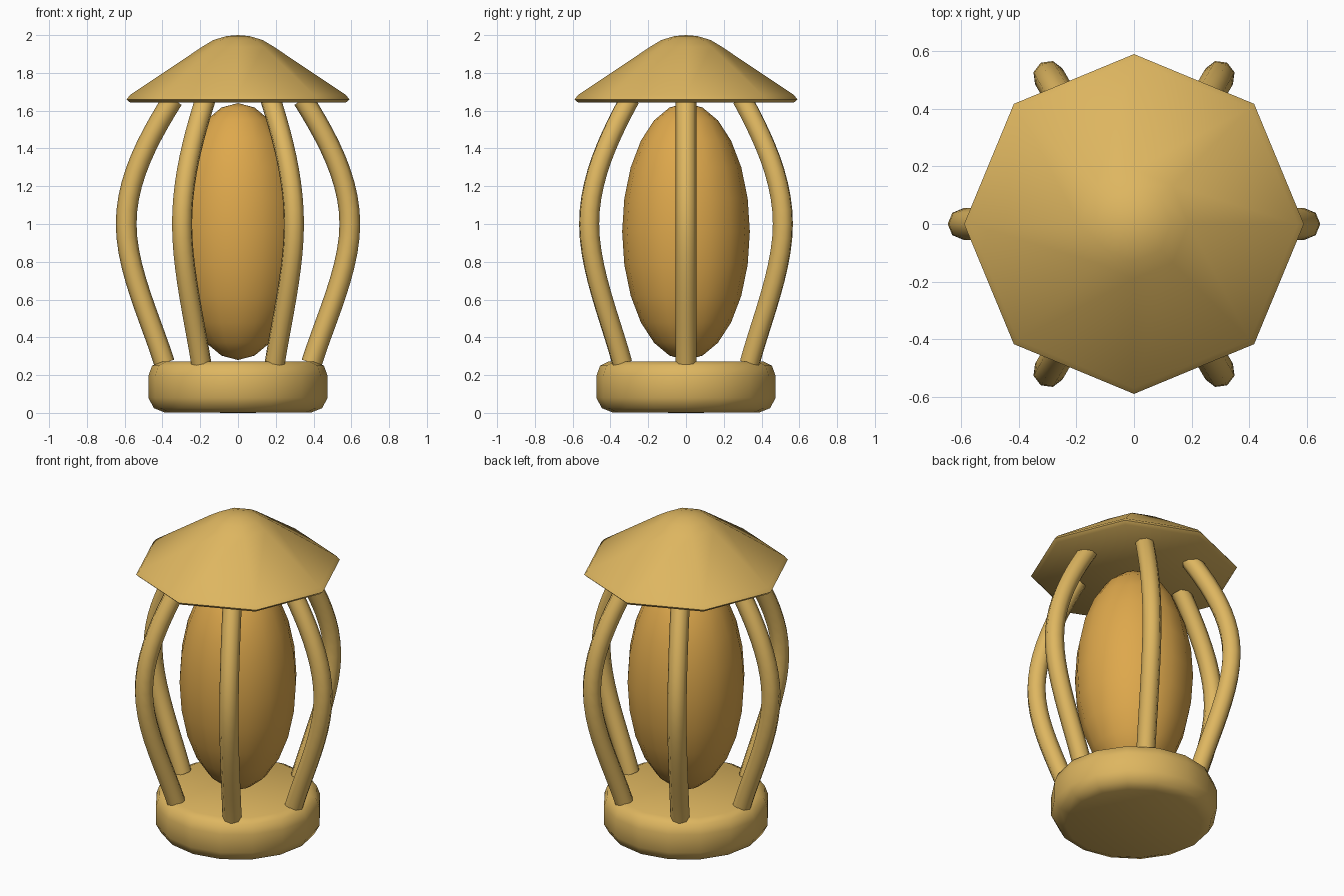
import bpy, bmesh, math

if "Cube" in bpy.data.objects:
    bpy.data.objects.remove(bpy.data.objects["Cube"])


def material(name, rgb):
    m = bpy.data.materials.new(name)
    m.diffuse_color = (*rgb, 1)
    m.use_nodes = True
    m.node_tree.nodes["Principled BSDF"].inputs["Base Color"].default_value = m.diffuse_color
    return m


brass = material("brass", (0.73, 0.468, 0.117))
amber = material("amber", (0.73, 0.392, 0.072))


def smooth(ob, angle):
    bpy.ops.object.select_all(action='DESELECT')
    ob.select_set(True)
    bpy.context.view_layer.objects.active = ob
    bpy.ops.object.shade_smooth_by_angle(angle=math.radians(angle))


def lathe(name, profile, sides, mat, angle=50):
    """Revolve (radius, z) points, listed bottom to top, around z."""
    bm = bmesh.new()
    rings = []
    for r, z in profile:
        n = sides if r > 0 else 1
        rings.append([bm.verts.new((r * math.cos(2 * math.pi * i / sides),
                                    r * math.sin(2 * math.pi * i / sides), z))
                      for i in range(n)])
    for a, b in zip(rings, rings[1:]):
        for i in range(sides):
            j = (i + 1) % sides
            quad = [a[i % len(a)], a[j % len(a)], b[j % len(b)], b[i % len(b)]]
            bm.faces.new(list(dict.fromkeys(quad)))
    bmesh.ops.recalc_face_normals(bm, faces=bm.faces)
    me = bpy.data.meshes.new(name)
    bm.to_mesh(me)
    bm.free()
    me.materials.append(mat)
    ob = bpy.data.objects.new(name, me)
    bpy.context.collection.objects.link(ob)
    smooth(ob, angle)
    return ob


# Rounded base
lathe("base", [(0, 0), (0.39, 0.003), (0.445, 0.025), (0.475, 0.08), (0.475, 0.195),
               (0.455, 0.25), (0.41, 0.272), (0, 0.272)], 16, brass)

# Octagonal roof with a rounded tip
lathe("roof", [(0, 1.642), (0.57, 1.642), (0.59, 1.66), (0.57, 1.684), (0.19, 1.938),
               (0.13, 1.974), (0.06, 1.995), (0, 2.0)], 8, brass)

# Glowing egg-shaped core
steps = 12
core = [(0.338 * math.sin(math.pi * k / steps) if 0 < k < steps else 0,
         0.96 - 0.68 * math.cos(math.pi * k / steps)) for k in range(steps + 1)]
lathe("core", core, 16, amber, 80)

# Six bowed cage bars: (point, left handle, right handle) as (radius, z)
path = [((0.39, 0.265), (0.33, 0.06), (0.46, 0.49)),
        ((0.592, 1.0), (0.592, 0.76), (0.592, 1.24)),
        ((0.345, 1.66), (0.47, 1.46), (0.22, 1.86))]
for k in range(6):
    cu = bpy.data.curves.new("cage_bar_%d" % (k + 1), 'CURVE')
    cu.dimensions = '3D'
    cu.bevel_depth = 0.055
    cu.bevel_resolution = 2
    cu.resolution_u = 10
    cu.use_fill_caps = True
    sp = cu.splines.new('BEZIER')
    sp.bezier_points.add(2)
    for bp, (co, left, right) in zip(sp.bezier_points, path):
        bp.handle_left_type = bp.handle_right_type = 'FREE'
        bp.co = (co[0], 0, co[1])
        bp.handle_left = (left[0], 0, left[1])
        bp.handle_right = (right[0], 0, right[1])
    cu.materials.append(brass)
    bar = bpy.data.objects.new(cu.name, cu)
    bar.rotation_euler.z = k * math.pi / 3
    bpy.context.collection.objects.link(bar)
    bpy.ops.object.select_all(action='DESELECT')
    bar.select_set(True)
    bpy.context.view_layer.objects.active = bar
    bpy.ops.object.convert(target='MESH')
    smooth(bpy.context.view_layer.objects.active, 50)
